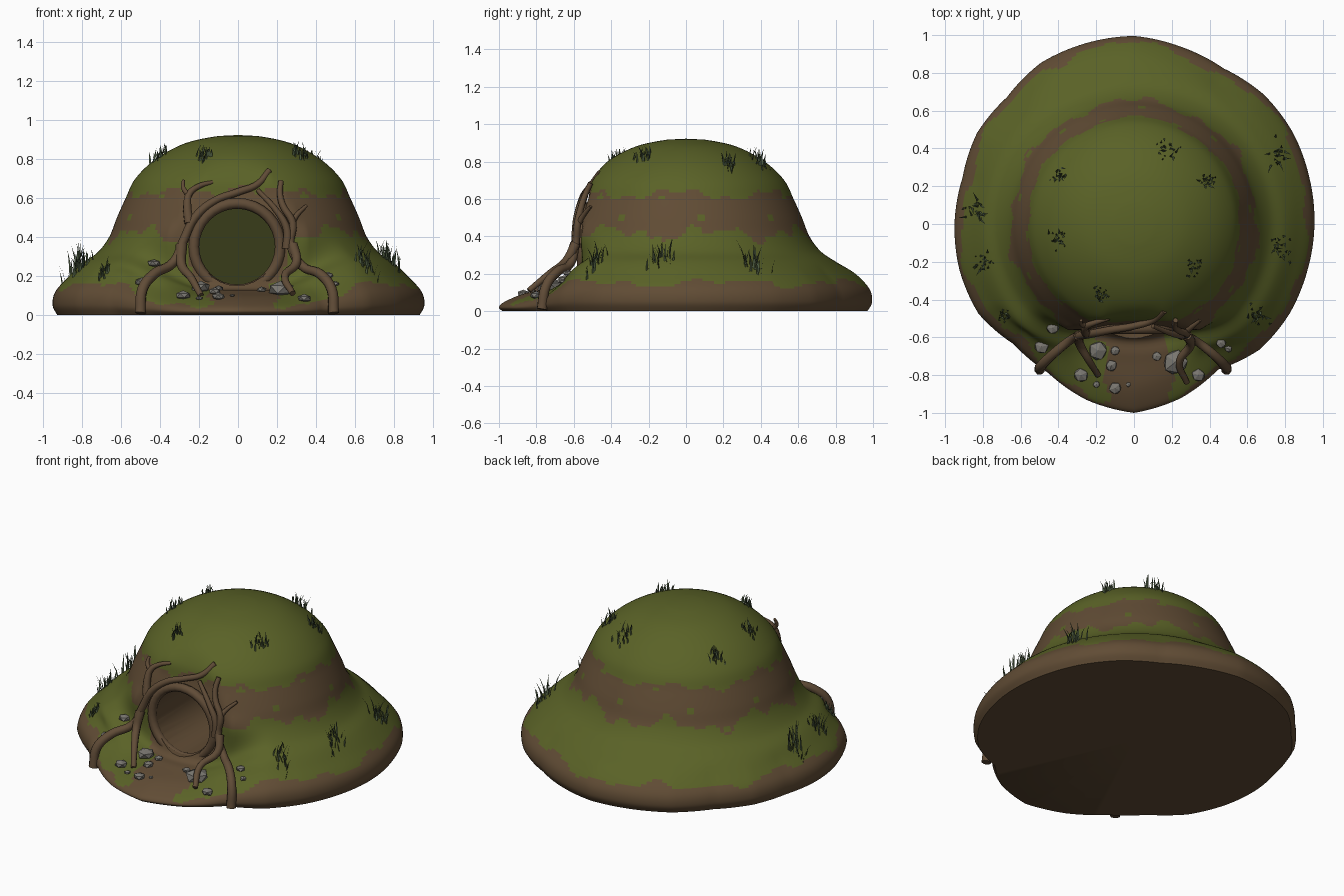
import bpy, bmesh, math, random
from mathutils import Vector
from mathutils.bvhtree import BVHTree

if "Cube" in bpy.data.objects:
    bpy.data.objects.remove(bpy.data.objects["Cube"])

random.seed(4)


def material(name, rgb):
    m = bpy.data.materials.new(name)
    m.diffuse_color = (*rgb, 1)
    m.use_nodes = True
    m.node_tree.nodes["Principled BSDF"].inputs["Base Color"].default_value = m.diffuse_color
    return m


MOSS = material("moss", (0.102, 0.122, 0.020))
EARTH = material("earth", (0.118, 0.072, 0.035))
HOLLOW = material("dark_hollow", (0.040, 0.046, 0.010))
ROOT = material("root_bark", (0.118, 0.072, 0.038))
STONE = material("stone", (0.19, 0.18, 0.16))
GRASS = material("grass", (0.070, 0.100, 0.050))


def add_object(name, bm, mats):
    mesh = bpy.data.meshes.new(name)
    bm.to_mesh(mesh)
    bm.free()
    for m in mats:
        mesh.materials.append(m)
    ob = bpy.data.objects.new(name, mesh)
    bpy.context.collection.objects.link(ob)
    return ob


def activate(ob):
    bpy.ops.object.select_all(action='DESELECT')
    ob.select_set(True)
    bpy.context.view_layer.objects.active = ob


def mix(a, b, t):
    return a + (b - a) * t


# Mound: ground outline radius every 15 degrees, counted from +x
OUTLINE = [.955, .96, .97, .97, .95, .97, .995, .99, .985, .95, .96, .94,
           .95, .955, .95, .90, .91, .965, 1.0, .955, .89, .94, .95, .95]
DOME = [(.66, .4), (.62, .5), (.575, .6), (.525, .7), (.42, .8), (.27, .88), (.1, .917)]
HOLE_Z, HOLE_R = .35, .20


def front_weight(a):
    d = abs((a + math.pi / 2 + math.pi) % (2 * math.pi) - math.pi)
    t = min(1, max(0, (math.radians(52) - d) / math.radians(38)))
    return t * t * (3 - 2 * t)


def profile(a):
    k = (a / math.radians(15)) % 24
    i = int(k)
    R = mix(OUTLINE[i], OUTLINE[(i + 1) % 24], k - i)
    w = front_weight(a)
    back = [(.975 * R, 0), (R, .05), (.985 * R, .12), (.91 * R, .2), (.80, .265), (.72, .32)]
    front = [(.98 * R, 0), (R, .02), (.97 * R, .05), (.86 * R, .095), (.70, .125), (.60, .16)]
    pts = [(mix(p[0], q[0], w), mix(p[1], q[1], w)) for p, q in zip(back, front)]
    c = -math.sin(a)
    for r, z in DOME:  # flattened front face around the doorway
        if c > .05:
            r = min(r, (.56 - .25 * max(0, z - .45)) / c)
        pts.append((r, z))
    pts = [Vector(p) for p in pts]
    ext = [pts[0]] + pts + [Vector((0, .92))]
    out = []
    for j in range(1, len(ext) - 2):  # smooth spline through the profile
        p0, p1, p2, p3 = ext[j - 1:j + 3]
        for s in range(6):
            t = s / 6
            out.append(.5 * (2 * p1 + (p2 - p0) * t + (2 * p0 - 5 * p1 + 4 * p2 - p3) * t * t
                             + (3 * p1 - p0 - 3 * p2 + p3) * t ** 3))
    out.append(pts[-1])
    return out


N = 192
bm = bmesh.new()
columns = []
for i in range(N):
    a = 2 * math.pi * i / N
    columns.append([bm.verts.new((p.x * math.cos(a), p.x * math.sin(a), max(0, p.y)))
                    for p in profile(a)])
top, base = bm.verts.new((0, 0, .922)), bm.verts.new((0, 0, 0))
for i in range(N):
    c, d = columns[i], columns[(i + 1) % N]
    for j in range(len(c) - 1):
        bm.faces.new((c[j], d[j], d[j + 1], c[j + 1]))
    bm.faces.new((c[-1], d[-1], top))
    bm.faces.new((d[0], c[0], base))
mound = add_object("mound", bm, [MOSS, EARTH, HOLLOW])

# Burrow tunnel cut into the front face
bpy.ops.mesh.primitive_cylinder_add(vertices=28, radius=HOLE_R, depth=.8,
                                    location=(-.005, -.5, HOLE_Z), rotation=(math.pi / 2, 0, 0))
cutter = bpy.context.object
cutter.name = "tunnel_cutter"
cutter.hide_render = True
mod = mound.modifiers.new("tunnel", 'BOOLEAN')
mod.operation, mod.solver, mod.object = 'DIFFERENCE', 'EXACT', cutter
activate(mound)
bpy.ops.object.modifier_apply(modifier=mod.name)
bpy.data.objects.remove(cutter)


# Moss and bare earth bands
def ground_colour(c, n):
    x, y, z = c
    a = math.atan2(y, x)
    w = front_weight(a)
    hole = math.hypot(x + .005, z - HOLE_Z)
    if y < -.08 and hole < HOLE_R + .003 and y > -.62:
        return 2 if n.y < -.9 and y > -.2 else 1
    if n.z < -.9:
        return 1
    wob = .022 * math.sin(7 * a) + .018 * math.sin(16 * a + 1) + .01 * math.sin(29 * a)
    wob2 = .02 * math.sin(6 * a + 2) + .014 * math.sin(19 * a)
    if z < mix(.15, .05, w) + wob * .7:
        return 1
    if y < -.5 and z < .3 and abs(x - .03) < .16 + .03 * math.sin(14 * y):
        return 1
    if y < -.4 and hole < .28 + wob:
        return 1
    blob = math.sin(9 * a + .5) * math.cos((z - .5) * 28) > .93
    return int(.415 + wob * 1.3 < z < .625 + wob2 and not blob)


for p in mound.data.polygons:
    p.material_index = ground_colour(p.center, p.normal)
activate(mound)
bpy.ops.object.shade_smooth_by_angle(angle=math.radians(45))

# Rounded lip around the doorway
bpy.ops.mesh.primitive_torus_add(major_radius=.222, minor_radius=.028, major_segments=32,
                                 minor_segments=8, location=(-.005, -.555, HOLE_Z),
                                 rotation=(math.pi / 2, 0, 0))
lip = bpy.context.object
lip.name = "doorway_lip"
lip.data.materials.append(ROOT)
bpy.ops.object.shade_smooth()


# Gnarled roots: tapered tubes
def root(name, pts, r0, r1):
    cu = bpy.data.curves.new(name, 'CURVE')
    cu.dimensions, cu.bevel_depth, cu.bevel_resolution = '3D', 1, 2
    cu.use_fill_caps, cu.resolution_u = True, 5
    sp = cu.splines.new('BEZIER')
    sp.bezier_points.add(len(pts) - 1)
    for i, (b, p) in enumerate(zip(sp.bezier_points, pts)):
        b.co, b.radius = p, mix(r0, r1, i / (len(pts) - 1))
        b.handle_left_type = b.handle_right_type = 'AUTO'
    cu.materials.append(ROOT)
    bpy.context.collection.objects.link(bpy.data.objects.new(name, cu))


root("left_arch_root", [(-.5, -.77, .01), (-.49, -.75, .13), (-.43, -.69, .21), (-.33, -.61, .27),
                        (-.28, -.59, .38), (-.22, -.58, .50), (-.12, -.56, .585), (0, -.54, .63),
                        (.10, -.51, .67), (.16, -.46, .74)], .029, .016)
root("left_front_root", [(-.29, -.59, .36), (-.29, -.63, .26), (-.24, -.72, .19),
                         (-.19, -.80, .10)], .030, .016)
root("left_twig", [(-.25, -.58, .47), (-.26, -.56, .56), (-.25, -.54, .62), (-.20, -.52, .66),
                   (-.13, -.50, .68)], .026, .010)
root("left_twig_tip", [(-.25, -.54, .61), (-.28, -.53, .65), (-.28, -.51, .69)], .016, .008)
root("right_post_root", [(.49, -.77, .01), (.48, -.75, .13), (.42, -.69, .21), (.33, -.62, .25),
                         (.27, -.59, .36), (.28, -.58, .47), (.23, -.56, .56), (.215, -.54, .62),
                         (.22, -.51, .685)], .029, .014)
root("right_front_root", [(.28, -.59, .36), (.30, -.64, .27), (.24, -.73, .20),
                          (.28, -.84, .11)], .028, .016)
root("right_inner_root", [(.25, -.59, .34), (.25, -.59, .44), (.20, -.58, .53),
                          (.10, -.54, .64)], .024, .012)
root("right_twig", [(.27, -.58, .46), (.30, -.55, .51), (.35, -.51, .56)], .018, .009)

tree = BVHTree.FromPolygons([v.co for v in mound.data.vertices],
                            [p.vertices for p in mound.data.polygons])


def ground(x, y):
    hit = tree.ray_cast(Vector((x, y, 2)), Vector((0, 0, -1)))[0]
    return hit.z if hit else 0


# Stones scattered by the doorway: x, y, size
STONES = [(-.49, -.65, .042), (-.43, -.55, .036), (-.19, -.67, .055), (-.10, -.67, .028),
          (-.28, -.80, .042), (-.12, -.75, .034), (-.10, -.87, .036), (-.20, -.85, .02),
          (.22, -.73, .075), (.12, -.70, .028), (.34, -.80, .038), (.46, -.63, .03),
          (.50, -.66, .022), (-.03, -.85, .014)]
bm = bmesh.new()
for x, y, s in STONES:
    made = bmesh.ops.create_icosphere(bm, subdivisions=1, radius=1)["verts"]
    turn, z = random.uniform(0, 6.3), ground(x, y) + .25 * s
    for v in made:
        c = v.co * random.uniform(.88, 1.05)
        v.co = (x + s * (c.x * math.cos(turn) - c.y * math.sin(turn)),
                y + s * (c.x * math.sin(turn) + c.y * math.cos(turn)), z + .6 * s * c.z)
add_object("stones", bm, [STONE])

# Grass tufts of bent blades: x, y, spread, height
TUFTS = [(-.84, .08, .06, .13), (-.80, -.20, .05, .09), (-.69, -.48, .03, .06),
         (-.40, .25, .04, .07), (-.40, -.08, .05, .07), (-.18, -.37, .04, .07),
         (.17, .40, .06, .08), (.39, .23, .04, .08), (.32, -.22, .06, .07),
         (.76, .37, .06, .12), (.78, -.13, .06, .11), (.66, -.47, .05, .10)]
bm = bmesh.new()
for tx, ty, spread, height in TUFTS:
    for _ in range(22):
        x, y = tx + random.gauss(0, spread * .5), ty + random.gauss(0, spread * .5)
        a, h = random.uniform(0, 6.3), height * random.uniform(.5, 1.1)
        lean = Vector((math.cos(a), math.sin(a), 0)) * h * random.uniform(.1, .5)
        side = Vector((-math.sin(a), math.cos(a), 0)) * .0055
        p = Vector((x, y, ground(x, y) - .008))
        mid = p + lean * .35 + Vector((0, 0, h * .55))
        v = [bm.verts.new(q) for q in (p - side, p + side, mid + side * .8, mid - side * .8,
                                       p + lean + Vector((0, 0, h)))]
        bm.faces.new(v[:4])
        bm.faces.new((v[3], v[2], v[4]))
add_object("grass_tufts", bm, [GRASS])
